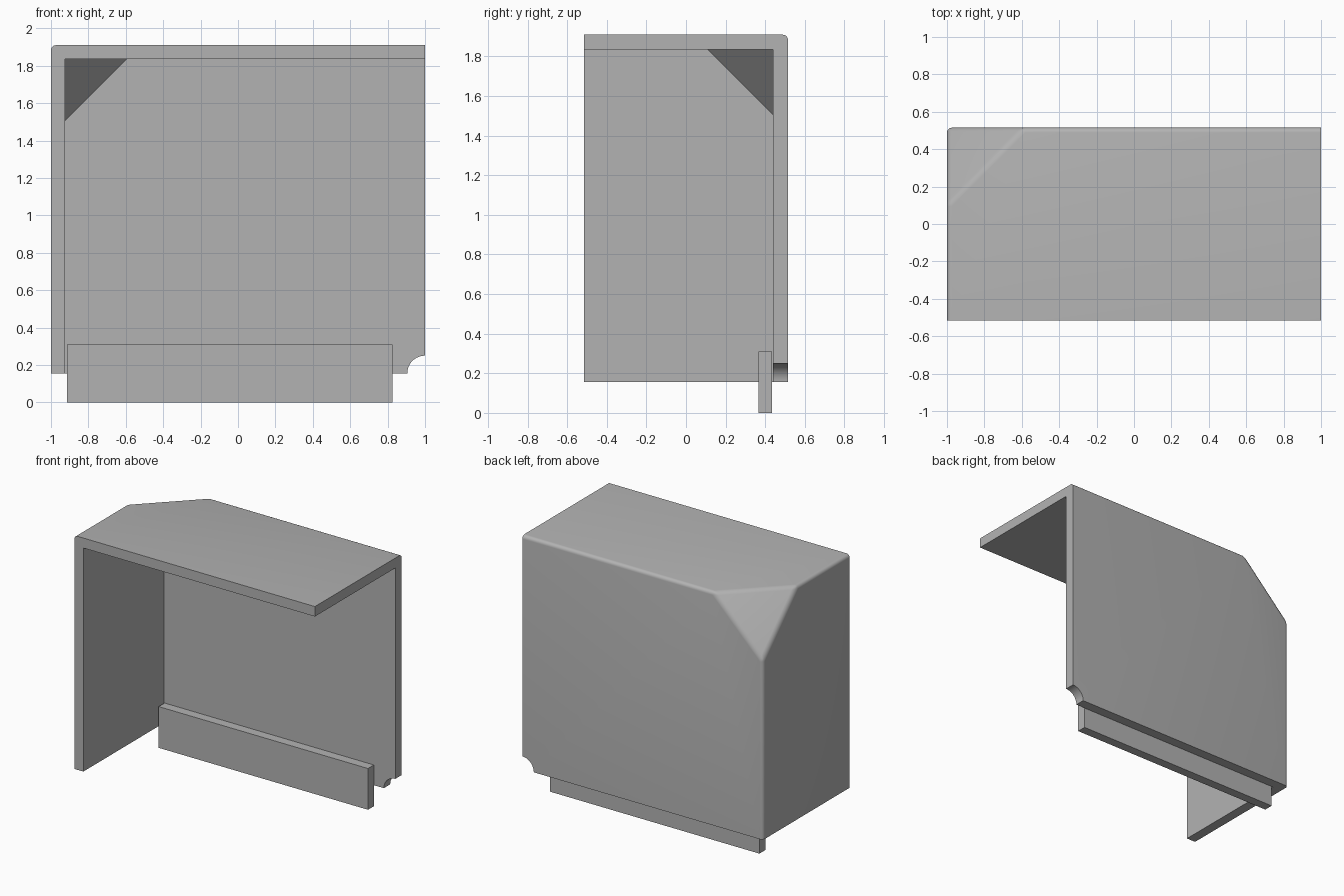
import bpy
import bmesh
import math
from mathutils import Vector

cube = bpy.data.objects.get("Cube")
if cube:
    bpy.data.objects.remove(cube, do_unlink=True)

CORNER = Vector((-1, 0.515, 1.91))   # outer chamfered corner
OUT = Vector((-1, 1, 1))             # direction the corner points
WALL = 0.075
BASE = 0.155

grey = bpy.data.materials.new("light grey")
grey.use_nodes = True
grey.diffuse_color = (0.45, 0.45, 0.45, 1)
grey.node_tree.nodes["Principled BSDF"].inputs["Base Color"].default_value = grey.diffuse_color


def finish(bm, name):
    mesh = bpy.data.meshes.new(name)
    bmesh.ops.recalc_face_normals(bm, faces=bm.faces)
    bm.to_mesh(mesh)
    bm.free()
    obj = bpy.data.objects.new(name, mesh)
    bpy.context.collection.objects.link(obj)
    mesh.materials.append(grey)
    return obj


def box(name, lo, hi, chamfer_at=None, legs=0, rounding=0):
    """Box with an optional cut corner and rounded edges around that corner."""
    bm = bmesh.new()
    bmesh.ops.create_cube(bm, size=1)
    lo, hi = Vector(lo), Vector(hi)
    for v in bm.verts:
        v.co = (lo + hi) / 2 + v.co * (hi - lo)
    if chamfer_at is not None:
        point = chamfer_at + Vector((legs, 0, 0))
        bmesh.ops.bisect_plane(bm, geom=bm.verts[:] + bm.edges[:] + bm.faces[:],
                               plane_co=point, plane_no=OUT, clear_outer=True)
        bmesh.ops.holes_fill(bm, edges=[e for e in bm.edges if e.is_boundary])
    if rounding:
        bmesh.ops.recalc_face_normals(bm, faces=bm.faces)
        bm.normal_update()
        edges = [e for e in bm.edges
                 if all(f.normal.dot(OUT) > 0.1 for f in e.link_faces)]
        bmesh.ops.bevel(bm, geom=edges, offset=rounding, segments=5,
                        profile=0.5, affect='EDGES')
    return finish(bm, name)


def cut(target, cutter):
    cutter.hide_render = True
    mod = target.modifiers.new("cut", 'BOOLEAN')
    mod.object = cutter
    mod.operation = 'DIFFERENCE'
    mod.solver = 'EXACT'
    bpy.context.view_layer.objects.active = target
    bpy.ops.object.modifier_apply(modifier=mod.name)
    bpy.data.objects.remove(cutter, do_unlink=True)


# Three-sided cover: left-hand wall, back wall and top, with a chamfered corner
cover = box("corner_cover", (-1, -0.515, BASE), (1, 0.515, 1.91),
            CORNER, 0.41, rounding=0.026)
inner = CORNER + Vector((WALL, -WALL, -WALL))
cut(cover, box("hollow_cutter", (inner.x, -1, -1), (2, inner.y, inner.z), inner, 0.33))

# Quarter-round notch in the lower corner of the back wall
bm = bmesh.new()
bmesh.ops.create_cone(bm, cap_ends=True, segments=64, radius1=0.095, radius2=0.095, depth=0.4)
notch = finish(bm, "notch_cutter")
notch.rotation_euler.x = math.pi / 2
notch.location = (1, 0.48, BASE)
bpy.context.view_layer.update()
cut(cover, notch)

# Strip hanging inside the back wall
box("lower_strip", (-0.915, 0.365, 0), (0.825, 0.435, 0.31))

# Smooth the rounded edges only
bpy.ops.object.select_all(action='DESELECT')
cover.select_set(True)
bpy.context.view_layer.objects.active = cover
bpy.ops.object.shade_smooth_by_angle(angle=math.radians(28))
